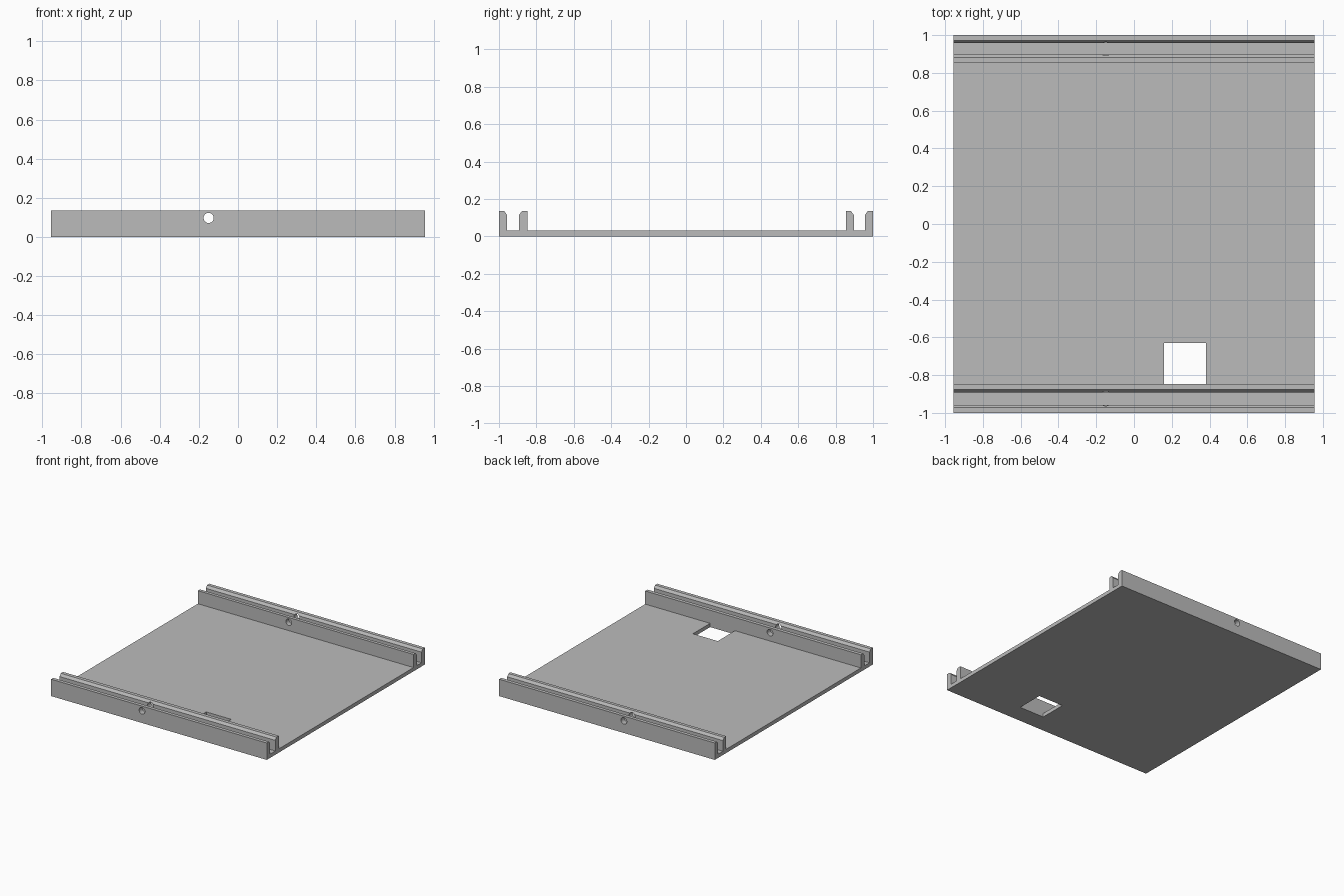
import bpy
import bmesh
import math
from mathutils import Matrix

cube = bpy.data.objects.get("Cube")
if cube:
    bpy.data.objects.remove(cube, do_unlink=True)

HALF_X = 0.955
FLOOR, TOP = 0.03, 0.135
BEVEL_Y, BEVEL_Z = 0.015, 0.02
FRONT_LIP = -0.848

grey = bpy.data.materials.new("plain grey")
grey.use_nodes = True
colour = (0.5, 0.5, 0.5, 1)
grey.diffuse_color = colour
grey.node_tree.nodes["Principled BSDF"].inputs["Base Color"].default_value = colour


def add_object(name, bm):
    bmesh.ops.recalc_face_normals(bm, faces=bm.faces)
    mesh = bpy.data.meshes.new(name)
    bm.to_mesh(mesh)
    bm.free()
    mesh.materials.append(grey)
    obj = bpy.data.objects.new(name, mesh)
    bpy.context.collection.objects.link(obj)
    return obj


def wall(y0, y1, chamfer_right):
    """Outline of one upright wall, chamfered on the side facing its slot."""
    if chamfer_right:
        top = [(y0, TOP), (y1 - BEVEL_Y, TOP), (y1, TOP - BEVEL_Z)]
    else:
        top = [(y0, TOP - BEVEL_Z), (y0 + BEVEL_Y, TOP), (y1, TOP)]
    return [(y0, FLOOR)] + top + [(y1, FLOOR)]


# Tray: floor and two slotted rails as one extruded section
outline = [(-1, 0)] + wall(-1, -0.957, True)[1:]
outline += wall(-0.892, FRONT_LIP, False)
outline += wall(0.856, 0.897, True)
outline += wall(0.957, 1, False)[:-1] + [(1, 0)]
bm = bmesh.new()
section = bm.faces.new([bm.verts.new((-HALF_X, y, z)) for y, z in outline])
side = bmesh.ops.extrude_face_region(bm, geom=[section])
moved = [v for v in side["geom"] if isinstance(v, bmesh.types.BMVert)]
bmesh.ops.translate(bm, verts=moved, vec=(2 * HALF_X, 0, 0))
tray = add_object("slotted_tray", bm)

# Round pin hole running through all four walls
bm = bmesh.new()
bmesh.ops.create_cone(bm, cap_ends=True, segments=32, radius1=0.026, radius2=0.026,
                      depth=2.4, matrix=Matrix.Translation((-0.15, 0, 0.097))
                      @ Matrix.Rotation(math.pi / 2, 4, "X"))
pin_hole = add_object("pin_hole_cutter", bm)

# Square opening in the floor, flush with the front inner wall
bm = bmesh.new()
bmesh.ops.create_cube(bm, size=1)
for v in bm.verts:
    v.co.x = 0.38 if v.co.x > 0 else 0.16
    v.co.y = -0.63 if v.co.y > 0 else FRONT_LIP
    v.co.z = 0.08 if v.co.z > 0 else -0.05
opening = add_object("floor_opening_cutter", bm)

# Cut the holes, then drop the cutters
bpy.context.view_layer.objects.active = tray
for cutter in (pin_hole, opening):
    cutter.hide_render = True
    mod = tray.modifiers.new("cut", "BOOLEAN")
    mod.operation, mod.solver, mod.object = "DIFFERENCE", "EXACT", cutter
    bpy.ops.object.modifier_apply(modifier=mod.name)
    bpy.data.objects.remove(cutter, do_unlink=True)

tray.select_set(True)
bpy.ops.object.shade_smooth_by_angle(angle=math.radians(20))
